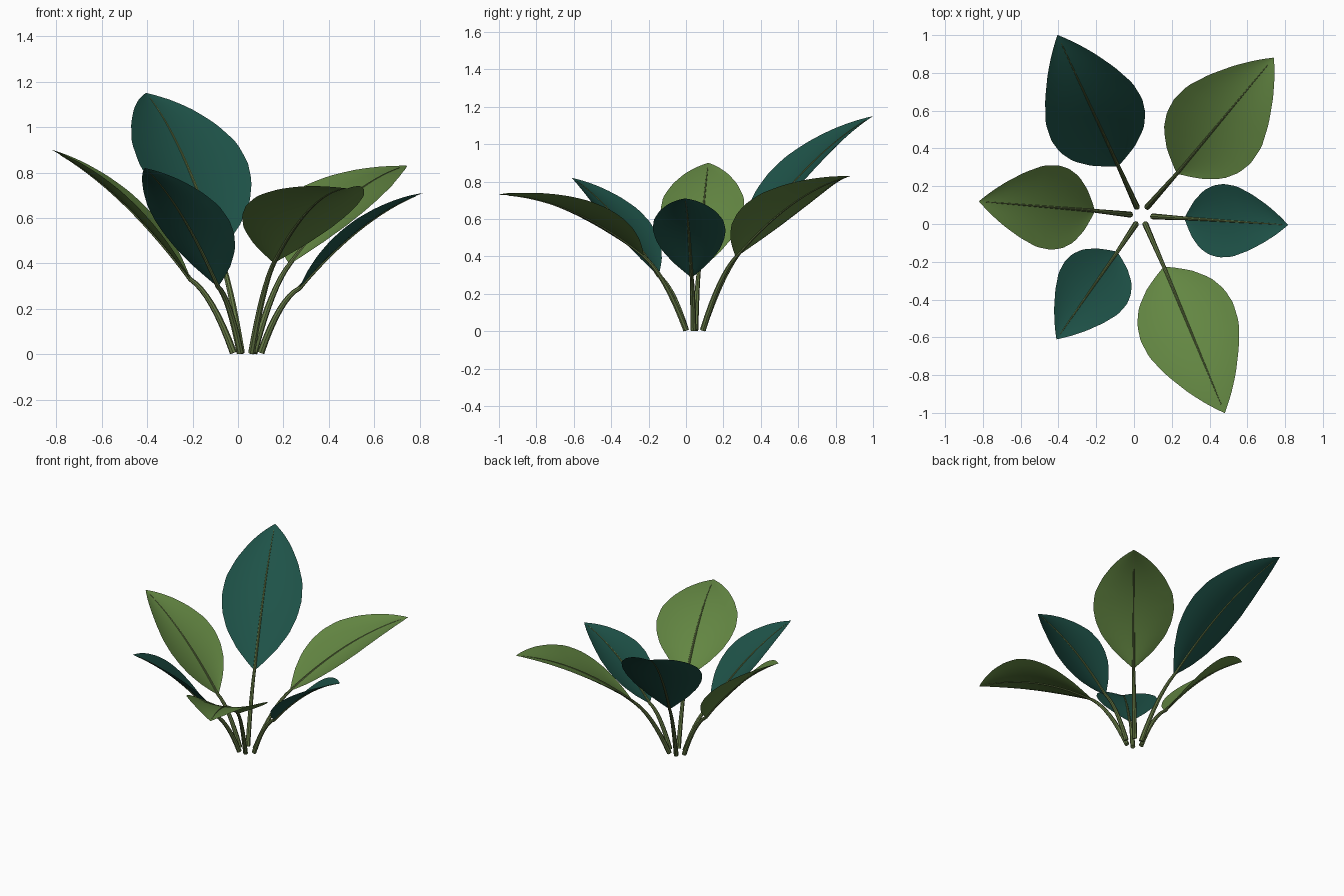
import bpy, bmesh
from mathutils import Vector

if "Cube" in bpy.data.objects:
    bpy.data.objects.remove(bpy.data.objects["Cube"])


def material(name, rgb):
    m = bpy.data.materials.new(name)
    m.diffuse_color = (*rgb, 1)
    m.use_nodes = True
    m.node_tree.nodes["Principled BSDF"].inputs["Base Color"].default_value = m.diffuse_color
    return m


GREEN = material("leaf green", (0.125, 0.24, 0.055))
TEAL = material("leaf teal", (0.013, 0.085, 0.065))
STEM = material("stem green", (0.13, 0.19, 0.06))

# half-width of the blade along its length, as a share of the widest point
OUTLINE = [(0, .03), (.04, .22), (.1, .48), (.2, .78), (.3, .94), (.4, 1), (.52, .96),
           (.66, .77), (.8, .51), (.9, .28), (.96, .12), (1, 0.005)]


def width_at(t):
    for (a, wa), (b, wb) in zip(OUTLINE, OUTLINE[1:]):
        if t <= b:
            return wa + (wb - wa) * (t - a) / (b - a)
    return 0.005


def arc(a, b, hump, s):
    # straight run from a to b, bowed upwards
    p = a.lerp(b, s)
    p.z += 4 * hump * s * (1 - s)
    return p


def blade(name, base, tip, half, hump, mat, rows=28, cols=10):
    bm = bmesh.new()
    run = Vector((tip.x - base.x, tip.y - base.y, 0))
    side = Vector((run.y, -run.x, 0)).normalized()
    grid = []
    for i in range(rows + 1):
        s = i / rows
        p = arc(base, tip, hump, s)
        tangent = (tip - base) + Vector((0, 0, 4 * hump * (1 - 2 * s)))
        normal = side.cross(tangent).normalized()
        w = half * width_at(s)
        row = []
        for j in range(cols + 1):
            u = 2 * j / cols - 1
            row.append(bm.verts.new(p + side * (u * w) + normal * (0.2 * w * u * u)))
        grid.append(row)
    for r0, r1 in zip(grid, grid[1:]):
        for j in range(cols):
            bm.faces.new((r0[j], r0[j + 1], r1[j + 1], r1[j]))
    for f in bm.faces:
        f.smooth = True
    me = bpy.data.meshes.new(name)
    bm.to_mesh(me)
    bm.free()
    me.materials.append(mat)
    bpy.context.collection.objects.link(bpy.data.objects.new(name, me))


def stalk(name, points):
    # tapered tube through (position, radius) pairs
    cu = bpy.data.curves.new(name, 'CURVE')
    cu.dimensions = '3D'
    cu.bevel_depth = 1
    cu.bevel_resolution = 2
    cu.use_fill_caps = True
    sp = cu.splines.new('POLY')
    sp.points.add(len(points) - 1)
    for q, (p, r) in zip(sp.points, points):
        q.co = (*p, 1)
        q.radius = r
    sp.use_smooth = True
    cu.materials.append(STEM)
    ob = bpy.data.objects.new(name, cu)
    bpy.context.collection.objects.link(ob)
    bpy.ops.object.select_all(action='DESELECT')
    ob.select_set(True)
    bpy.context.view_layer.objects.active = ob
    bpy.ops.object.convert(target='MESH')
    bpy.ops.object.shade_smooth_by_angle()


# name, foot, blade base, tip, half width, bow, material
LEAVES = [
    ("back_left", (.015, .09), (-.085, .31, .45), (-.405, 1.0, 1.15), .265, .08, TEAL),
    ("back_right", (.07, .09), (.23, .27, .40), (.74, .88, .83), .265, .07, GREEN),
    ("right", (.10, .04), (.27, .03, .29), (.815, -.005, .71), .195, .055, TEAL),
    ("front_right", (.06, 0), (.16, -.23, .405), (.48, -1.0, .73), .265, .075, GREEN),
    ("front_left", (.01, 0), (-.09, -.15, .30), (-.41, -.61, .82), .20, .055, TEAL),
    ("left", (-.02, .05), (-.21, .07, .33), (-.82, .12, .90), .225, .06, GREEN),
]

for name, foot, base, tip, half, bow, mat in LEAVES:
    foot, base, tip = Vector((*foot, .006)), Vector(base), Vector(tip)
    blade(name + "_leaf", base, tip, half, bow, mat)
    # stem up to the blade, continuing as the midrib
    pts = [(arc(foot, base, .05, i / 8), .016 - .006 * i / 8) for i in range(9)]
    pts += [(arc(base, tip, bow, i / 14 * .94), .009 - .007 * i / 14) for i in range(1, 15)]
    stalk(name + "_stem", pts)
